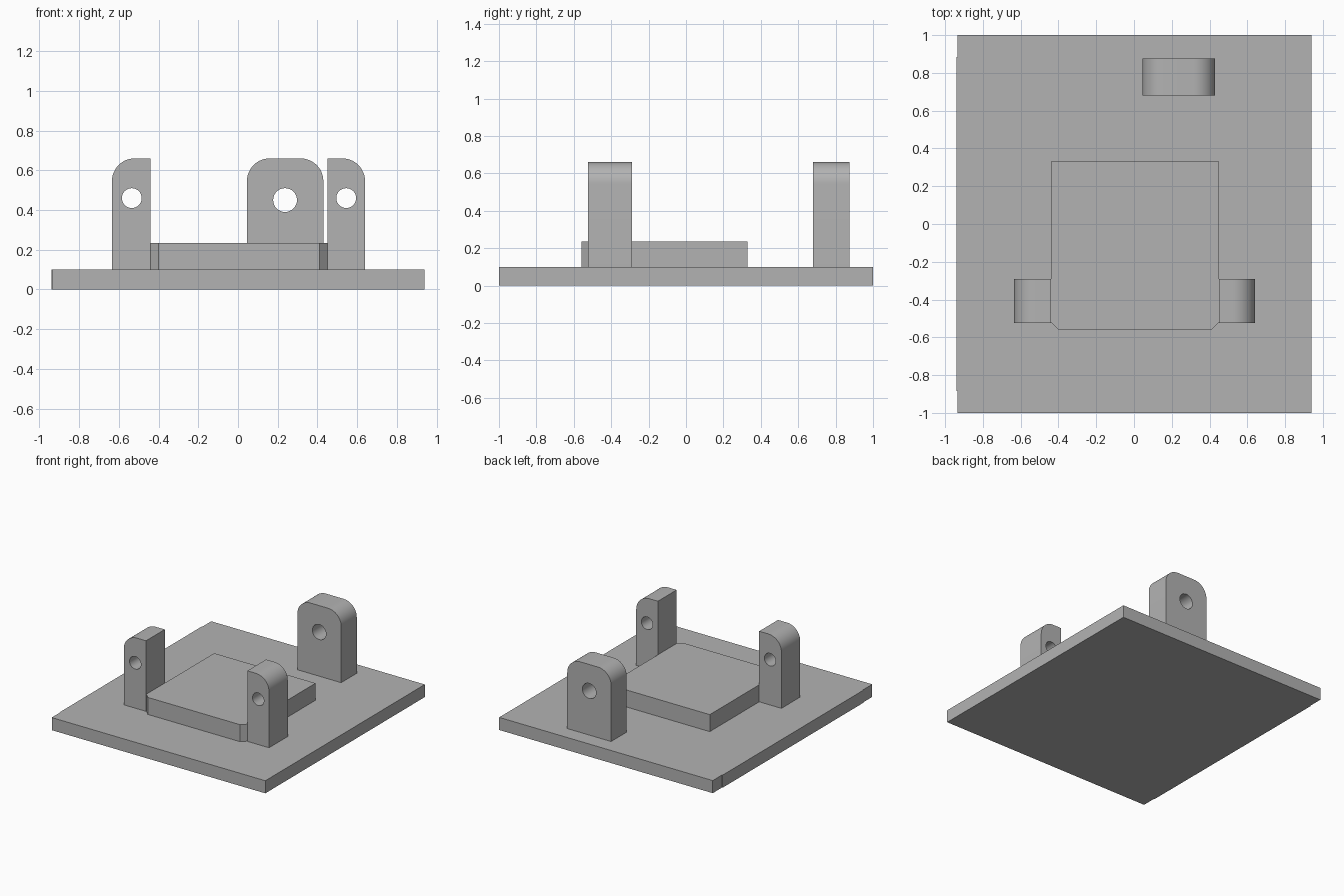
import bpy, bmesh
from math import sin, cos, pi, radians

if "Cube" in bpy.data.objects:
    bpy.data.objects.remove(bpy.data.objects["Cube"])

grey = bpy.data.materials.new("plain grey")
grey.use_nodes = True
grey.diffuse_color = (0.45, 0.45, 0.45, 1)
grey.node_tree.nodes["Principled BSDF"].inputs["Base Color"].default_value = grey.diffuse_color


def arc(cx, cy, r, start, end, steps):
    """Points on an arc, angles in degrees."""
    angles = [radians(start + (end - start) * i / steps) for i in range(steps + 1)]
    return [(cx + r * cos(a), cy + r * sin(a)) for a in angles]


def extrude(name, outlines, depth, location, upright=False):
    """Solid from closed outlines (the inner ones are holes), centred on its depth."""
    curve = bpy.data.curves.new(name, 'CURVE')
    curve.dimensions = '2D'
    curve.fill_mode = 'BOTH'
    curve.extrude = depth / 2
    for points in outlines:
        spline = curve.splines.new('POLY')
        spline.points.add(len(points) - 1)
        for p, (x, y) in zip(spline.points, points):
            p.co = (x, y, 0, 1)
        spline.use_cyclic_u = True
    obj = bpy.data.objects.new(name, curve)
    bpy.context.collection.objects.link(obj)
    obj.location = location
    if upright:
        obj.rotation_euler.x = pi / 2
    bpy.ops.object.select_all(action='DESELECT')
    obj.select_set(True)
    bpy.context.view_layer.objects.active = obj
    bpy.ops.object.convert(target='MESH')
    obj = bpy.context.object
    obj.name = name
    bm = bmesh.new()
    bm.from_mesh(obj.data)
    bmesh.ops.remove_doubles(bm, verts=bm.verts, dist=0.0005)
    bmesh.ops.recalc_face_normals(bm, faces=bm.faces)
    bm.to_mesh(obj.data)
    bm.free()
    obj.data.materials.clear()
    obj.data.materials.append(grey)
    bpy.ops.object.shade_smooth_by_angle(angle=radians(30))
    return obj


def lug(name, x0, x1, y0, y1, hole, hole_radius, round_left, round_right):
    """Upright bracket with a cross hole and rounded top corners."""
    bottom, top, r = 0.1, 0.66, 0.115
    outline = [(x0, bottom), (x1, bottom)]
    outline += arc(x1 - r, top - r, r, 0, 90, 12) if round_right else [(x1, top)]
    outline += arc(x0 + r, top - r, r, 90, 180, 12) if round_left else [(x0, top)]
    circle = arc(*hole, hole_radius, 0, 360, 32)[:-1]
    extrude(name, [outline, circle], y1 - y0, (0, (y0 + y1) / 2, 0), upright=True)


# Base plate, with a shallow relief at both ends of one side
base = [(-0.935, -1), (0.94, -1), (0.94, 1), (-0.935, 1),
        (-0.935, 0.885), (-0.94, 0.885), (-0.94, -0.885), (-0.935, -0.885)]
extrude("base_plate", [base], 0.1, (0, 0, 0.05))

# Raised pad with chamfered front corners
pad = [(-0.40, -0.56), (0.41, -0.56), (0.45, -0.52), (0.45, 0.33),
       (-0.44, 0.33), (-0.44, -0.52)]
extrude("raised_pad", [pad], 0.135, (0, 0, 0.1675))

# Pivot brackets
lug("front_right_bracket", -0.635, -0.44, -0.525, -0.29, (-0.535, 0.46), 0.05, True, False)
lug("front_left_bracket", 0.45, 0.64, -0.525, -0.29, (0.545, 0.46), 0.05, False, True)
lug("rear_bracket", 0.045, 0.43, 0.68, 0.875, (0.237, 0.45), 0.06, True, True)
